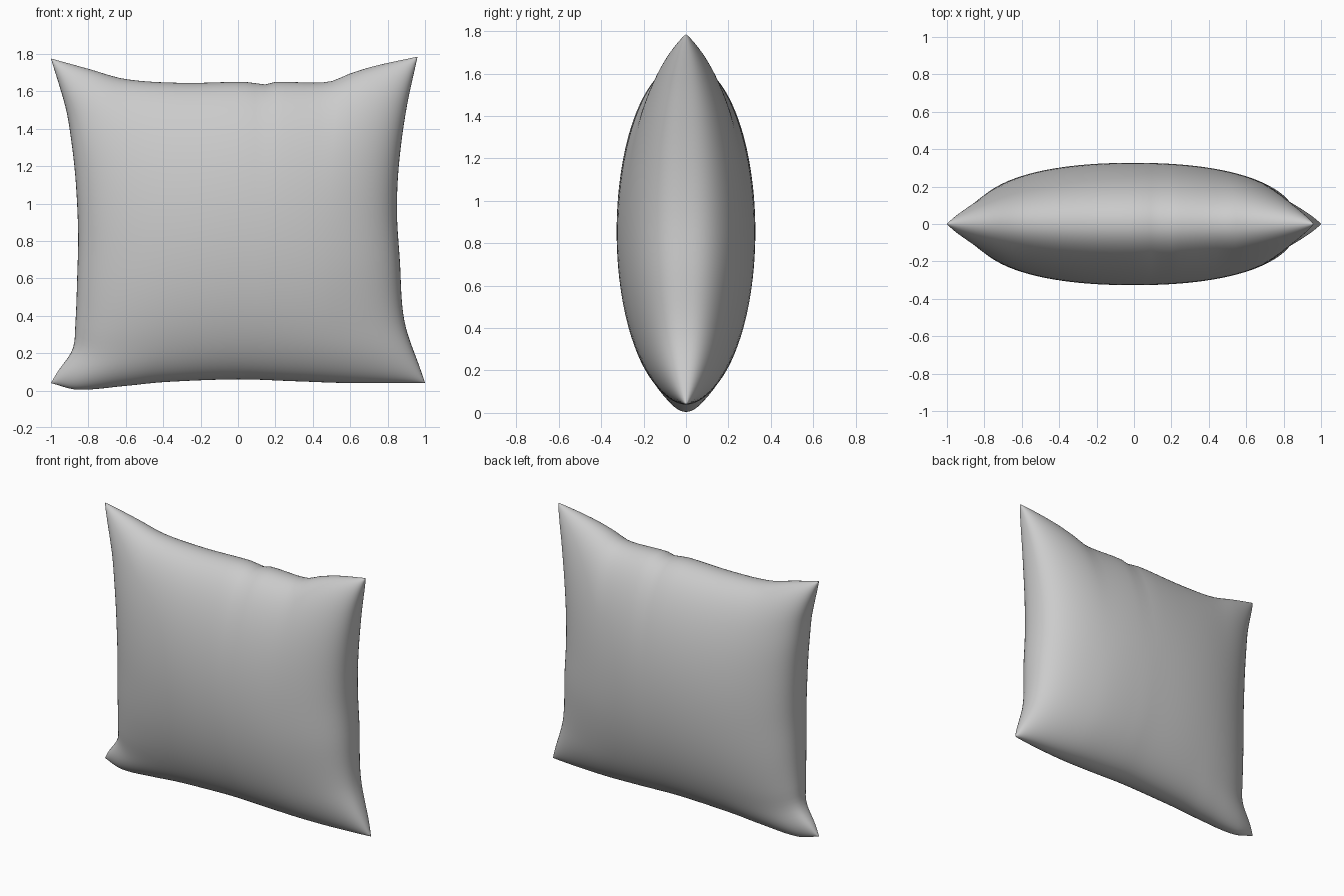
import bpy
import bmesh
from math import cos, pi, radians

cube = bpy.data.objects.get("Cube")
if cube:
    bpy.data.objects.remove(cube, do_unlink=True)

N = 56                      # cells along each side
HALF_DEPTH = 0.327

# Seam outline of each side: (position along the side, offset across it)
TOP = [(-1, 1.775), (-.8, 1.72), (-.6, 1.665), (-.3, 1.645), (.06, 1.65),
       (.13, 1.635), (.2, 1.65), (.48, 1.65), (.6, 1.695), (.73, 1.735), (.96, 1.785)]
BOTTOM = [(-1, .04), (-.86, .005), (-.6, .025), (-.4, .045), (0, .06),
          (.3, .05), (.6, .04), (1, .04)]
LEFT = [(.04, -1), (.1, -.965), (.22, -.885), (.35, -.87), (.6, -.86), (.85, -.855),
        (1.15, -.87), (1.4, -.9), (1.53, -.925), (1.78, -1)]
RIGHT = [(.04, 1), (.1, .98), (.37, .89), (.7, .865), (.95, .85), (1.2, .86),
         (1.5, .9), (1.78, .96)]


def sample(points, s):
    """Smooth curve through the points, with s running from 0 to 1."""
    last = len(points) - 1
    x = points[0][0] + s * (points[-1][0] - points[0][0])
    i = max(k for k in range(last) if points[k][0] <= x or k == 0)

    def slope(k):
        a, b = points[max(k - 1, 0)], points[min(k + 1, last)]
        return (b[1] - a[1]) / (b[0] - a[0])

    (x0, y0), (x1, y1) = points[i], points[i + 1]
    h = x1 - x0
    t = (x - x0) / h
    ease = t * t * (3 - 2 * t)
    bend = t * (1 - t) * ((1 - t) * slope(i) - t * slope(i + 1))
    return y0 + (y1 - y0) * ease + h * bend


def mix(a, b, t):
    return a + (b - a) * t


def bulge(u, v):
    """Stuffing depth, falling to nothing at the seam."""
    across = max(0, 1 - abs(u) ** 2.2) ** .4
    upright = max(0, 1 - v * v) ** .48
    return HALF_DEPTH * across * upright


# Rows packed closer together towards the seam
steps = [(1 - cos(pi * i / N)) / 2 for i in range(N + 1)]
left, right, top, bottom = [[sample(side, s) for s in steps]
                            for side in (LEFT, RIGHT, TOP, BOTTOM)]

# Front and back panels, sewn together along the seam
bm = bmesh.new()
for side in (-1, 1):
    grid = [[bm.verts.new((mix(left[j], right[j], u),
                           side * bulge(2 * u - 1, 2 * v - 1),
                           mix(bottom[i], top[i], v)))
             for j, v in enumerate(steps)] for i, u in enumerate(steps)]
    for i in range(N):
        for j in range(N):
            bm.faces.new((grid[i][j], grid[i + 1][j],
                          grid[i + 1][j + 1], grid[i][j + 1]))
bmesh.ops.remove_doubles(bm, verts=bm.verts, dist=1e-5)
bmesh.ops.recalc_face_normals(bm, faces=bm.faces)
mesh = bpy.data.meshes.new("pillow")
bm.to_mesh(mesh)
bm.free()

# Plain grey cloth
cloth = bpy.data.materials.new("grey cloth")
cloth.use_nodes = True
grey = (0.6, 0.6, 0.6, 1)
cloth.diffuse_color = grey
cloth.node_tree.nodes["Principled BSDF"].inputs["Base Color"].default_value = grey
mesh.materials.append(cloth)

pillow = bpy.data.objects.new("pillow", mesh)
bpy.context.collection.objects.link(pillow)
bpy.ops.object.select_all(action='DESELECT')
pillow.select_set(True)
bpy.context.view_layer.objects.active = pillow
bpy.ops.object.shade_smooth_by_angle(angle=radians(45))
